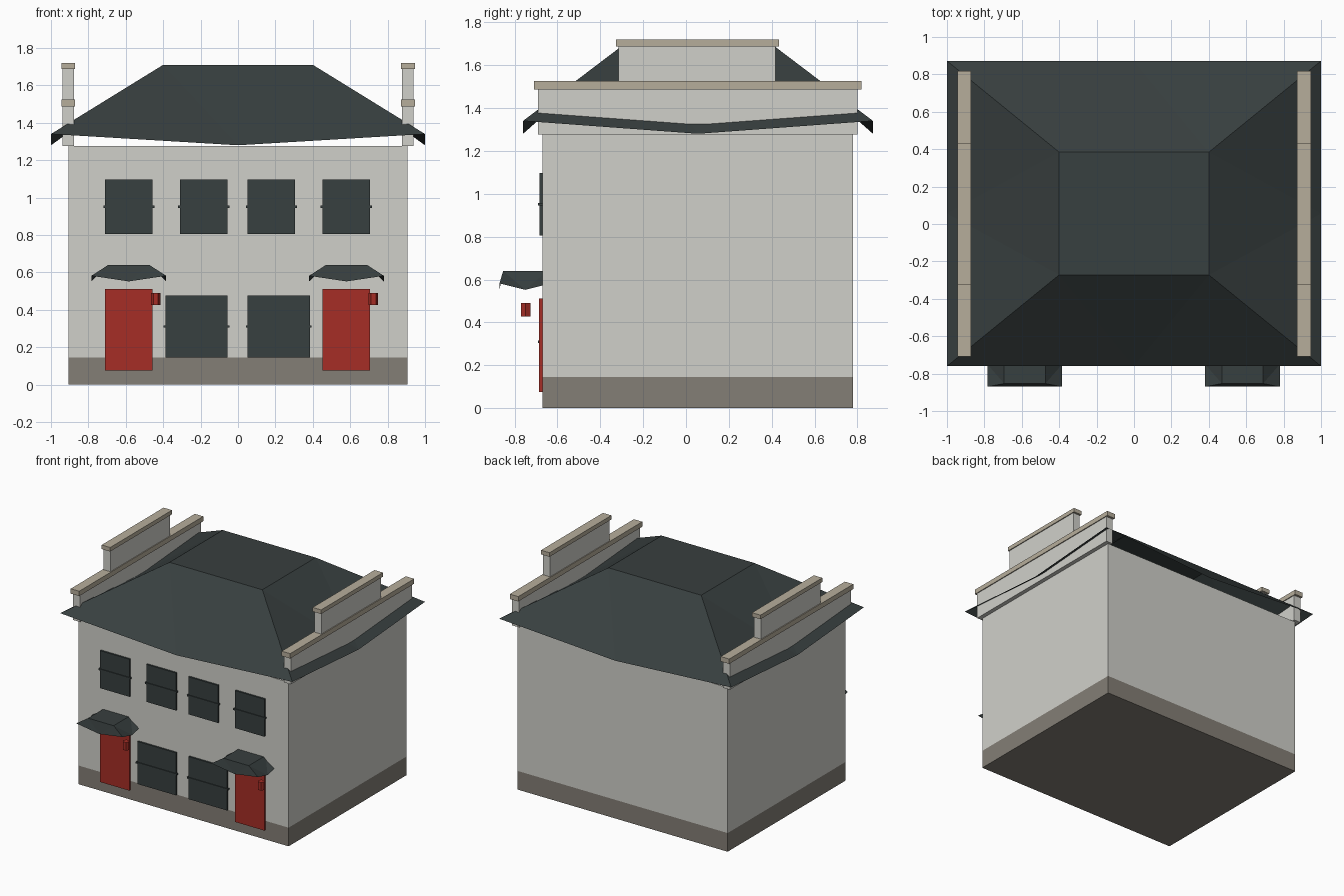
import bpy
import bmesh
from math import pi
from mathutils import Matrix, Vector

cube = bpy.data.objects.get("Cube")
if cube:
    bpy.data.objects.remove(cube, do_unlink=True)


def material(name, rgb):
    mat = bpy.data.materials.new(name)
    mat.use_nodes = True
    mat.diffuse_color = (*rgb, 1)
    mat.node_tree.nodes["Principled BSDF"].inputs["Base Color"].default_value = (*rgb, 1)
    return mat


WALL = material("pale wall", (0.63, 0.63, 0.59))
SLATE = material("dark slate", (0.039, 0.05, 0.05))
RED = material("red paint", (0.38, 0.027, 0.019))
PLINTH = material("brown plinth", (0.23, 0.21, 0.18))
STONE = material("tan stone", (0.47, 0.42, 0.33))


def finish(name, bm, *mats):
    mesh = bpy.data.meshes.new(name)
    bm.to_mesh(mesh)
    bm.free()
    for mat in mats:
        mesh.materials.append(mat)
    obj = bpy.data.objects.new(name, mesh)
    bpy.context.scene.collection.objects.link(obj)
    return obj


def box_mesh(x, y, z):
    """Box from a (low, high) pair on each axis."""
    bm = bmesh.new()
    bmesh.ops.create_cube(bm, size=1)
    for v in bm.verts:
        v.co = Vector([(a + b) / 2 + c * (b - a) for (a, b), c in zip((x, y, z), v.co)])
    return bm


def box(name, x, y, z, mat):
    return finish(name, box_mesh(x, y, z), mat)


def hipped_sheet(name, centre, half, top_half, top, corner, middle):
    """Open hipped roof whose eaves dip at the middle of each side."""
    cx, cy = centre
    bm = bmesh.new()
    signs = [(-1, -1), (1, -1), (1, 1), (-1, 1)]
    mids = [(0, -1), (1, 0), (0, 1), (-1, 0)]

    def ring(directions, size, z):
        return [bm.verts.new((cx + sx * size[0], cy + sy * size[1], z)) for sx, sy in directions]

    c = ring(signs, half, corner)
    m = ring(mids, half, middle)
    t = ring(signs, top_half, top)
    for i in range(4):
        j = (i + 1) % 4
        bm.faces.new((c[i], m[i], t[i]))
        bm.faces.new((m[i], t[j], t[i]))
        bm.faces.new((m[i], c[j], t[j]))
    bm.faces.new(t)
    return finish(name, bm, SLATE)


# House body with the plinth as a lower band
bm = box_mesh((-0.905, 0.905), (-0.67, 0.78), (0, 1.277))
bmesh.ops.bisect_plane(bm, geom=bm.verts[:] + bm.edges[:] + bm.faces[:],
                       plane_co=(0, 0, 0.145), plane_no=(0, 0, 1))
for face in bm.faces:
    face.material_index = 1 if face.calc_center_median().z < 0.145 else 0
finish("house_body", bm, WALL, PLINTH)

# Main roof
hipped_sheet("main_roof", (0, 0.056), (1, 0.816), (0.4, 0.328), 1.71, 1.34, 1.28)

# Stepped gable parapets with capping stones
for side, s in (("right", -1), ("left", 1)):
    wall_x = sorted((s * 0.878, s * 0.938))
    cap_x = sorted((s * 0.872, s * 0.945))
    box(f"{side}_parapet_lower", wall_x, (-0.69, 0.8), (1.277, 1.487), WALL)
    box(f"{side}_parapet_lower_cap", cap_x, (-0.708, 0.818), (1.487, 1.525), STONE)
    box(f"{side}_parapet_upper", wall_x, (-0.315, 0.418), (1.525, 1.688), WALL)
    box(f"{side}_parapet_upper_cap", cap_x, (-0.327, 0.434), (1.688, 1.72), STONE)


# Windows, each with a meeting rail across the middle
def window(name, x0, x1, z0, z1):
    mid = (z0 + z1) / 2
    box(name, (x0, x1), (-0.684, -0.67), (z0, z1), SLATE)
    box(name + "_rail", (x0 - 0.01, x1 + 0.01), (-0.69, -0.67),
        (mid - 0.006, mid + 0.006), SLATE)


for i, x in enumerate((-0.71, -0.31, 0.052, 0.452)):
    window(f"upper_window_{i + 1}", x, x + 0.254, 0.805, 1.097)
for i, x in enumerate((-0.388, 0.052)):
    window(f"lower_window_{i + 1}", x, x + 0.332, 0.145, 0.476)

# Doors, six-sided handles and small canopies
for side, x in (("right", -0.584), ("left", 0.58)):
    box(f"{side}_door", (x - 0.127, x + 0.127), (-0.685, -0.67), (0.075, 0.512), RED)
    bm = bmesh.new()
    bmesh.ops.create_cone(bm, cap_ends=True, segments=6, radius1=0.025, radius2=0.025,
                          depth=0.063,
                          matrix=Matrix.Translation((x + 0.144, -0.748, 0.458))
                          @ Matrix.Rotation(pi / 6, 4, "Z"))
    finish(f"{side}_door_handle", bm, RED)
    hipped_sheet(f"{side}_door_canopy", (x, -0.75), (0.2, 0.12), (0.11, 0.103),
                 0.64, 0.582, 0.552)
